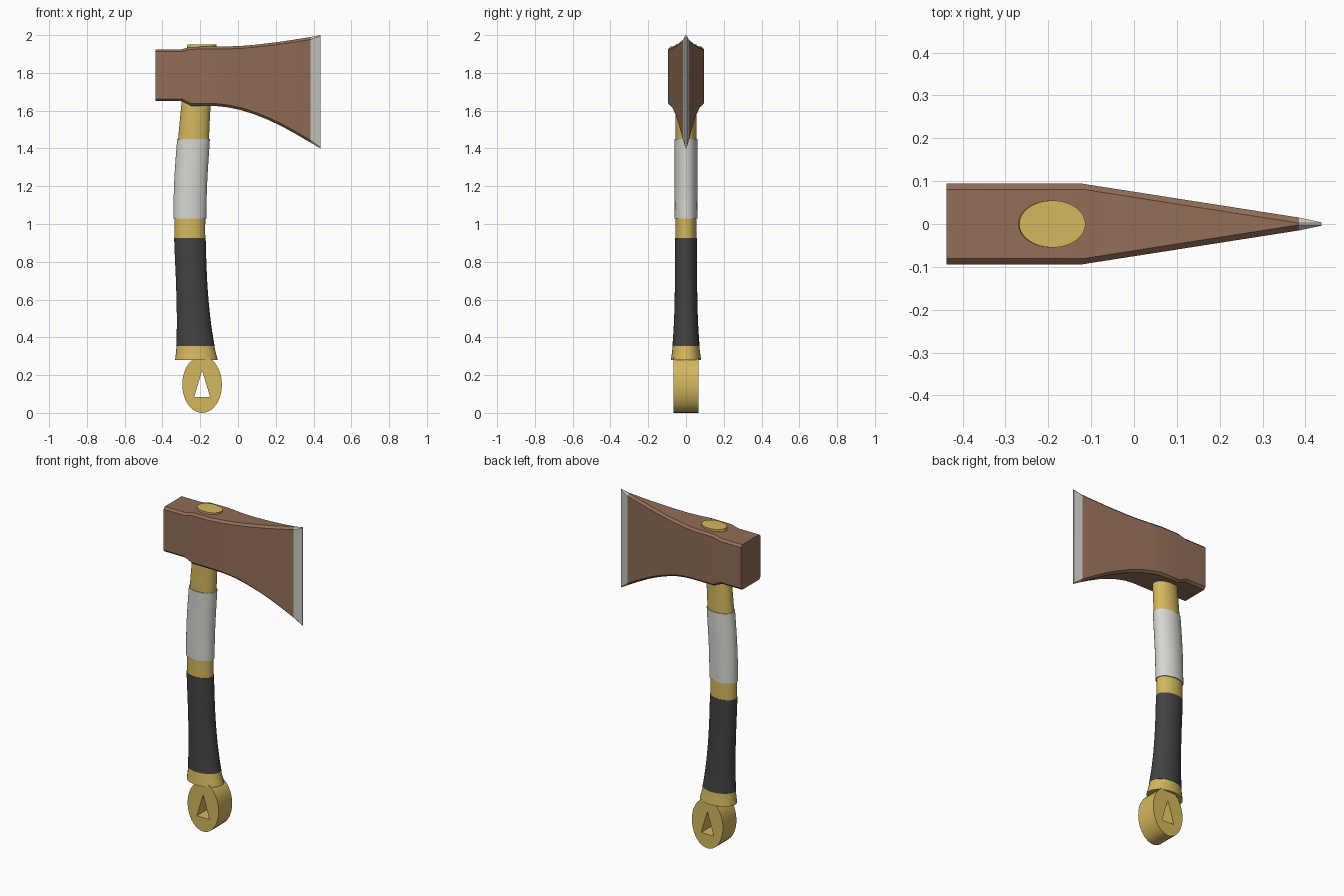
import bpy, bmesh, math

if "Cube" in bpy.data.objects:
    bpy.data.objects.remove(bpy.data.objects["Cube"])


def material(name, rgb):
    m = bpy.data.materials.new(name)
    lin = [c / 12.92 if c <= 0.04045 else ((c + 0.055) / 1.055) ** 2.4 for c in rgb]
    m.diffuse_color = (*lin, 1)
    m.use_nodes = True
    m.node_tree.nodes["Principled BSDF"].inputs["Base Color"].default_value = m.diffuse_color
    return m


WOOD = material("yellow wood", (0.83, 0.72, 0.37))
BROWN = material("brown head", (0.57, 0.43, 0.34))
STEEL = material("steel edge", (0.79, 0.78, 0.76))
WHITE = material("white wrap", (0.84, 0.84, 0.82))
BLACK = material("black grip", (0.26, 0.26, 0.26))


def finish(name, bm, mats, angle=30):
    bmesh.ops.recalc_face_normals(bm, faces=bm.faces[:])
    me = bpy.data.meshes.new(name)
    bm.to_mesh(me)
    bm.free()
    for m in mats:
        me.materials.append(m)
    ob = bpy.data.objects.new(name, me)
    bpy.context.collection.objects.link(ob)
    bpy.ops.object.select_all(action='DESELECT')
    ob.select_set(True)
    bpy.context.view_layer.objects.active = ob
    bpy.ops.object.shade_smooth_by_angle(angle=math.radians(angle))
    return ob


def loft(sections):
    """Skin a list of equal-length closed sections, capping both ends."""
    bm = bmesh.new()
    rings = [[bm.verts.new(p) for p in s] for s in sections]
    n = len(rings[0])
    for a, b in zip(rings, rings[1:]):
        for i in range(n):
            j = (i + 1) % n
            bm.faces.new((a[i], a[j], b[j], b[i]))
    bm.faces.new(rings[0])
    bm.faces.new(rings[-1])
    return bm


def curve_at(table, t):
    """Smooth interpolation through rows of (t, values...)."""
    k = 0
    while k < len(table) - 2 and t > table[k + 1][0]:
        k += 1

    def slope(i, c):
        a, b = table[max(i - 1, 0)], table[min(i + 1, len(table) - 1)]
        return (b[c] - a[c]) / (b[0] - a[0])

    p, q = table[k], table[k + 1]
    h = q[0] - p[0]
    u = (t - p[0]) / h
    return [(2*u**3 - 3*u*u + 1) * p[c] + (u**3 - 2*u*u + u) * h * slope(k, c)
            + (3*u*u - 2*u**3) * q[c] + (u**3 - u*u) * h * slope(k + 1, c)
            for c in range(1, len(p))]


# Handle shape: height, left x, right x, half depth
HANDLE = [(0.28, -0.333, -0.107, 0.080), (0.355, -0.325, -0.126, 0.070),
          (0.50, -0.322, -0.148, 0.061), (0.68, -0.326, -0.164, 0.057),
          (0.92, -0.336, -0.173, 0.056), (1.03, -0.337, -0.173, 0.055),
          (1.22, -0.333, -0.168, 0.055), (1.45, -0.317, -0.154, 0.055),
          (1.64, -0.299, -0.144, 0.055), (1.95, -0.268, -0.113, 0.055)]


def shaft(name, z0, z1, grow, mat, rings=24, sides=32):
    sections = []
    for k in range(rings + 1):
        z = z0 + (z1 - z0) * k / rings
        left, right, ry = curve_at(HANDLE, z)
        cx, rx = (left + right) / 2, (right - left) / 2 + grow
        sections.append([(cx + rx * math.cos(2 * math.pi * i / sides),
                          (ry + grow) * math.sin(2 * math.pi * i / sides), z)
                         for i in range(sides)])
    return finish(name, loft(sections), [mat])


shaft("handle", 0.28, 1.95, 0, WOOD, 40)
shaft("black_grip", 0.355, 0.925, 0.002, BLACK)
shaft("white_wrap", 1.03, 1.45, 0.005, WHITE)

# End ring: oval with a triangular hole; the inner loop walks the triangle
bm = bmesh.new()
N, CX, CZ, D = 36, -0.19, 0.15, 0.065
TRI = [(-0.19, 0.225), (-0.232, 0.085), (-0.148, 0.085)]
loops = {}
for y in (-D, D):
    outer, inner = [], []
    for i in range(N):
        a = math.pi / 2 + 2 * math.pi * i / N
        outer.append(bm.verts.new((CX + 0.105 * math.cos(a), y, CZ + 0.15 * math.sin(a))))
        side, u = divmod(i, N // 3)
        u /= N // 3
        p, q = TRI[side], TRI[(side + 1) % 3]
        inner.append(bm.verts.new((p[0] + (q[0] - p[0]) * u, y, p[1] + (q[1] - p[1]) * u)))
    loops[y] = (outer, inner)
(fo, fi), (bo, bi) = loops[-D], loops[D]
for i in range(N):
    j = (i + 1) % N
    for a, b in ((fo, fi), (fi, bi), (bi, bo), (bo, fo)):
        bm.faces.new((a[i], a[j], b[j], b[i]))
finish("end_ring", bm, [WOOD])

# Axe head: x, bottom z, top z
HEAD = [(-0.437, 1.650, 1.925), (-0.30, 1.650, 1.925), (-0.275, 1.638, 1.931),
        (-0.25, 1.625, 1.938), (-0.12, 1.625, 1.939), (-0.05, 1.617, 1.940),
        (0.02, 1.602, 1.943), (0.09, 1.579, 1.949), (0.16, 1.551, 1.957),
        (0.23, 1.518, 1.966), (0.31, 1.474, 1.978), (0.385, 1.430, 1.990),
        (0.437, 1.400, 2.000)]
sections = []
for x, lo, hi in HEAD:
    y = 0.094 if x <= -0.12 else 0.094 - 0.079 * (x + 0.12) / 0.505
    if x > 0.4:
        y = 0.004
    t, c = max(y - 0.013, 0.002), min(0.013, y)
    half = [(y, lo + c), (y, hi - c), (t, hi)]
    sections.append([(x, t, lo)] + [(x, a, z) for a, z in half]
                    + [(x, -a, z) for a, z in reversed(half)] + [(x, -t, lo)])
bm = loft(sections)
for f in bm.faces:
    if f.calc_center_median().x > 0.386:
        f.material_index = 1
finish("axe_head", bm, [BROWN, STEEL], 25)
